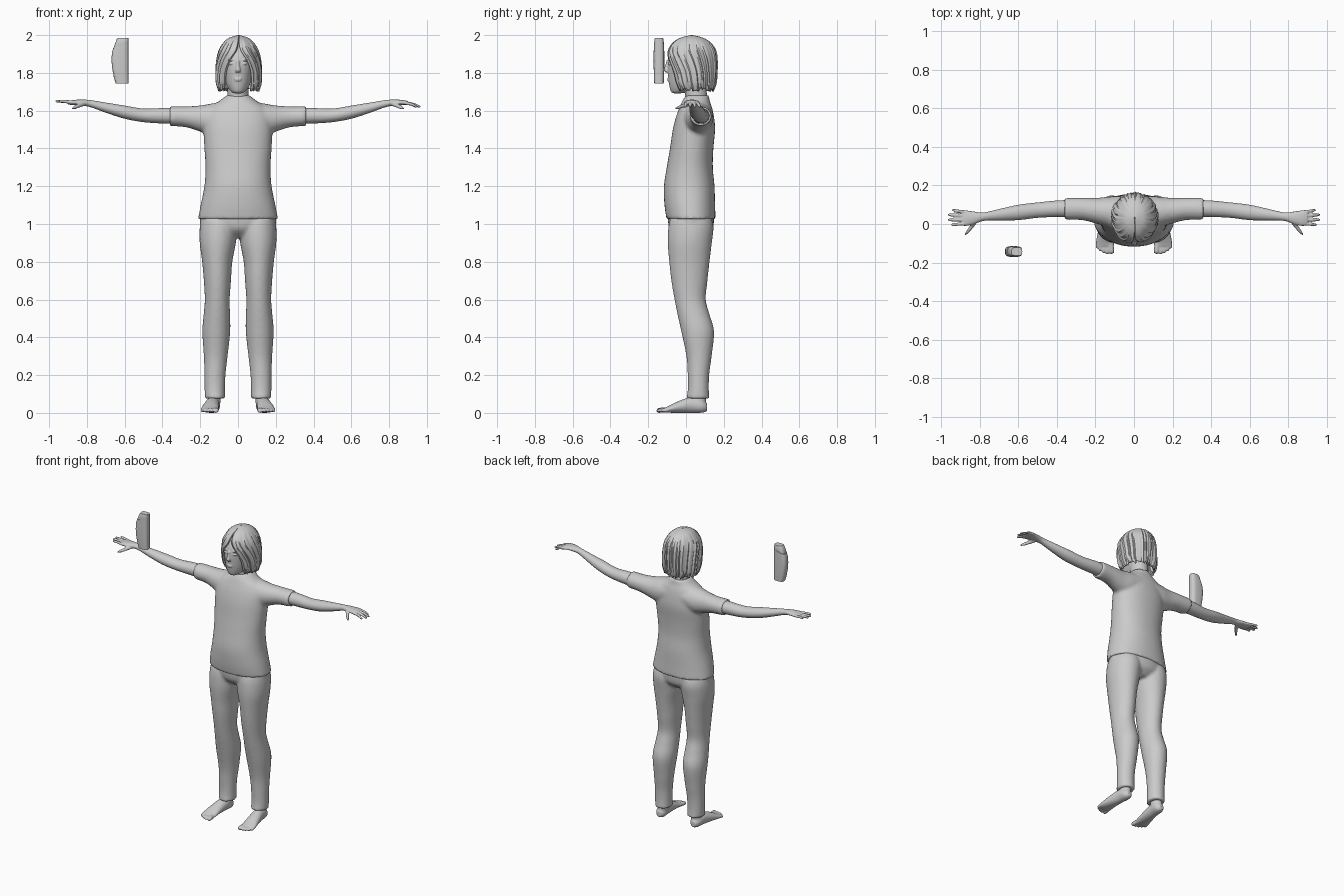
import bpy, bmesh, math, random

random.seed(4)
GREY = bpy.data.materials.new("plain_grey")
GREY.diffuse_color = (0.6, 0.6, 0.6, 1)


def spline(rows, sub):
    """Catmull-Rom resampling of section rows."""
    if sub == 1:
        return rows
    out = []
    for i in range(len(rows) - 1):
        p0, p1 = rows[max(i - 1, 0)], rows[i]
        p2, p3 = rows[i + 1], rows[min(i + 2, len(rows) - 1)]
        for k in range(sub):
            t = k / sub
            out.append([0.5 * (2 * b + (c - a) * t + (2 * a - 5 * b + 4 * c - d) * t * t
                               + (3 * b - a - 3 * c + d) * t ** 3)
                        for a, b, c, d in zip(p0, p1, p2, p3)])
    out.append(list(rows[-1]))
    return out


def loft(bm, axis, rows, sub=4, seg=28, power=2.0, side=1):
    """Closed tube through rows (station, centre a, centre b, radius a, radius b)."""
    rings = []
    for t, a, b, ra, rb in spline(rows, sub):
        ring = []
        for k in range(seg):
            c, s = math.cos(math.tau * k / seg), math.sin(math.tau * k / seg)
            u = a + ra * math.copysign(abs(c) ** (2 / power), c)
            v = b + rb * math.copysign(abs(s) ** (2 / power), s)
            x, y, z = {"x": (t, u, v), "y": (u, t, v), "z": (u, v, t)}[axis]
            ring.append(bm.verts.new((x * side, y, z)))
        rings.append(ring)
    for r0, r1 in zip(rings, rings[1:]):
        for k in range(seg):
            j = (k + 1) % seg
            bm.faces.new((r0[k], r0[j], r1[j], r1[k]))
    bm.faces.new(rings[0])
    bm.faces.new(rings[-1])


def ball(bm, centre, size):
    made = bmesh.ops.create_uvsphere(bm, u_segments=16, v_segments=10, radius=1)
    for v in made["verts"]:
        v.co = [c + p * s for c, p, s in zip(centre, v.co, size)]


def finish(bm, name, voxel=0, smooth=0, angle=40):
    bmesh.ops.recalc_face_normals(bm, faces=bm.faces[:])
    me = bpy.data.meshes.new(name)
    bm.to_mesh(me)
    bm.free()
    ob = bpy.data.objects.new(name, me)
    bpy.context.collection.objects.link(ob)
    me.materials.append(GREY)
    bpy.ops.object.select_all(action="DESELECT")
    ob.select_set(True)
    bpy.context.view_layer.objects.active = ob
    if voxel:
        for p in me.polygons:
            p.use_smooth = True
        m = ob.modifiers.new("fuse", "REMESH")
        m.mode, m.voxel_size, m.use_smooth_shade = "VOXEL", voxel, True
        if smooth:
            s = ob.modifiers.new("soften", "SMOOTH")
            s.factor, s.iterations = 0.5, smooth
    else:
        bpy.ops.object.shade_smooth_by_angle(angle=math.radians(angle))
    return ob


# Shirt: torso and both sleeves fused
bm = bmesh.new()
loft(bm, "z", [(1.025, 0, .027, .212, .13), (1.10, 0, .02, .198, .134), (1.2, 0, .017, .178, .134),
               (1.3, 0, .02, .172, .122), (1.4, 0, .03, .178, .115), (1.5, 0, .042, .182, .112),
               (1.57, 0, .048, .175, .1), (1.62, 0, .052, .145, .085), (1.65, 0, .053, .1, .073),
               (1.68, 0, .06, .064, .062)], seg=40, power=2.2)
for s in (1, -1):
    loft(bm, "x", [(.06, .06, 1.57, .085, .075), (.13, .062, 1.555, .08, .085),
                   (.19, .068, 1.557, .068, .072), (.27, .078, 1.567, .058, .056),
                   (.36, .078, 1.571, .058, .052)], side=s)
finish(bm, "shirt", .01, 4)

# Trousers: hips and both legs fused
bm = bmesh.new()
loft(bm, "z", [(.93, 0, .03, .13, .07), (.97, 0, .028, .185, .112), (1.02, 0, .026, .202, .122),
               (1.06, 0, .026, .195, .12)], seg=40)
for s in (1, -1):
    loft(bm, "z", [(.075, .122, .063, .053, .062), (.12, .123, .065, .054, .056),
                   (.2, .122, .066, .056, .057), (.3, .118, .069, .063, .067),
                   (.43, .115, .062, .074, .087), (.52, .112, .04, .07, .085),
                   (.6, .11, .022, .066, .083), (.7, .109, .018, .072, .096),
                   (.8, .11, .018, .08, .107), (.9, .107, .02, .096, .117),
                   (.98, .103, .026, .1, .12), (1.03, .1, .026, .095, .11)], side=s)
finish(bm, "trousers", .01, 3)

# Arms with palm, fingers and thumb
for s, name, tip in ((1, "left_arm", 1.622), (-1, "right_arm", 1.65)):
    bm = bmesh.new()
    loft(bm, "x", [(.3, .08, 1.572, .046, .043), (.4, .079, 1.573, .043, .041),
                   (.5, .072, 1.575, .04, .036), (.6, .06, 1.592, .04, .035),
                   (.7, .048, 1.616, .03, .027), (.78, .038, 1.637, .022, .019),
                   (.83, .032, 1.643, .033, .016), (.875, .03, 1.643, .041, .013),
                   (.9, .032, 1.641, .037, .009)], side=s)
    for y0, y1, x1 in ((.062, .072, .945), (.042, .048, .966), (.021, .022, .967), (.001, -.004, .95)):
        loft(bm, "x", [(.865, y0, 1.643, .009, .009),
                       ((.885 + x1) / 2, (y0 + y1) / 2, (1.647 + tip) / 2, .0085, .0085),
                       (x1 - .008, y1, tip, .0075, .007), (x1, y1, tip, .003, .003)], seg=12, side=s)
    loft(bm, "y", [(.02, .82, 1.636, .015, .012), (-.01, .84, 1.628, .013, .011),
                   (-.04, .863, 1.617, .01, .009), (-.058, .878, 1.611, .004, .004)], seg=12, side=s)
    finish(bm, name, .005, 1)

# Bare feet with toes
for s, name in ((1, "left_foot"), (-1, "right_foot")):
    bm = bmesh.new()
    loft(bm, "z", [(.03, .13, .065, .034, .042), (.08, .125, .065, .034, .04),
                   (.14, .123, .066, .036, .038)], side=s)
    loft(bm, "y", [(.112, .13, .03, .016, .02), (.085, .13, .035, .034, .034),
                   (.03, .135, .042, .037, .042), (-.04, .144, .031, .043, .031),
                   (-.095, .15, .018, .048, .017), (-.115, .15, .015, .044, .012)], side=s)
    for x, y, r in ((.117, -.155, .014), (.139, -.157, .01), (.157, -.151, .01),
                    (.174, -.141, .0095), (.189, -.127, .009)):
        loft(bm, "y", [(-.08, .15 + (x - .15) * .8, .016, r, r), (y + .02, x, .014, r, r),
                       (y + .005, x, .012, r * .9, r * .85), (y, x, .011, r * .4, r * .4)],
             seg=12, side=s)
    finish(bm, name, .005, 1)

# Head with neck, nose, eyes, lips and brows
bm = bmesh.new()
loft(bm, "z", [(1.60, 0, .055, .064, .06), (1.66, 0, .055, .056, .058), (1.78, 0, .045, .054, .058)])
loft(bm, "z", [(1.692, 0, -.045, .018, .02), (1.702, 0, -.035, .038, .045),
               (1.74, 0, -.005, .064, .085), (1.79, 0, .015, .079, .111),
               (1.85, 0, .025, .09, .122), (1.9, 0, .03, .09, .115),
               (1.95, 0, .03, .065, .08), (1.97, 0, .03, .03, .04)])
loft(bm, "z", [(1.868, 0, -.093, .008, .01), (1.84, 0, -.099, .009, .011),
               (1.815, 0, -.104, .014, .014), (1.803, 0, -.099, .012, .01)], seg=14)
for s in (1, -1):
    ball(bm, (.034 * s, -.083, 1.85), (.015, .012, .008))
    ball(bm, (.035 * s, -.083, 1.869), (.021, .012, .006))
for z, w in ((1.77, .023), (1.761, .019)):
    ball(bm, (0, -.088, z), (w, .012, .005))
finish(bm, "head", .004, 1)

# Bobbed hair: centre parting, strands as ridges, ragged lower edge
rows = spline([(2.0, .004, .03, .004, 0), (1.986, .05, .03, .06, .01), (1.96, .08, .03, .1, .02),
               (1.92, .104, .03, .126, .1), (1.87, .116, .03, .134, .38),
               (1.81, .122, .035, .129, .58), (1.75, .12, .04, .12, .64),
               (1.712, .107, .043, .106, .72)], 4)
cols = 110
strand = [random.uniform(-.035, .03) for _ in range(cols)]
ragged = [random.uniform(-.012, .01) for _ in range(cols)]
bm = bmesh.new()
grid = []
for i, (z, rx, cy, ry, gap) in enumerate(rows):
    f = i / (len(rows) - 1)
    line = []
    for k in range(cols):
        phi = gap + (math.tau - 2 * gap) * k / (cols - 1)
        m = 1 + strand[k] * min(1, f * 2.5)
        if k in (0, cols - 1):
            m -= .03
        line.append(bm.verts.new((.004 + rx * m * math.sin(phi), cy - ry * m * math.cos(phi),
                                  z + ragged[k] * f ** 6)))
    grid.append(line)
for r0, r1 in zip(grid, grid[1:]):
    for k in range(cols - 1):
        bm.faces.new((r0[k], r1[k], r1[k + 1], r0[k + 1]))
hair = finish(bm, "hair", angle=35)
thick = hair.modifiers.new("thickness", "SOLIDIFY")
thick.thickness, thick.offset = .01, -1

# Floating bottle: body and slanted cap
def bottle_part(name, rows):
    bm = bmesh.new()
    loft(bm, "z", [(z, (left - .58) / 2, -.143, (-.58 - left) / 2, ry) for z, left, ry in rows],
         sub=1, seg=32, power=3.2)
    for v in bm.verts:
        if 1.93 < v.co.z < 1.96:
            v.co.z += .3 * (v.co.x + .62)
    finish(bm, name)


bottle_part("bottle_body", [(1.745, -.648, .025), (1.78, -.658, .027), (1.83, -.667, .028),
                            (1.87, -.67, .028), (1.91, -.667, .028), (1.947, -.659, .027)])
bottle_part("bottle_cap", [(1.944, -.655, .025), (1.952, -.656, .026), (1.978, -.642, .024),
                           (1.986, -.636, .021)])
